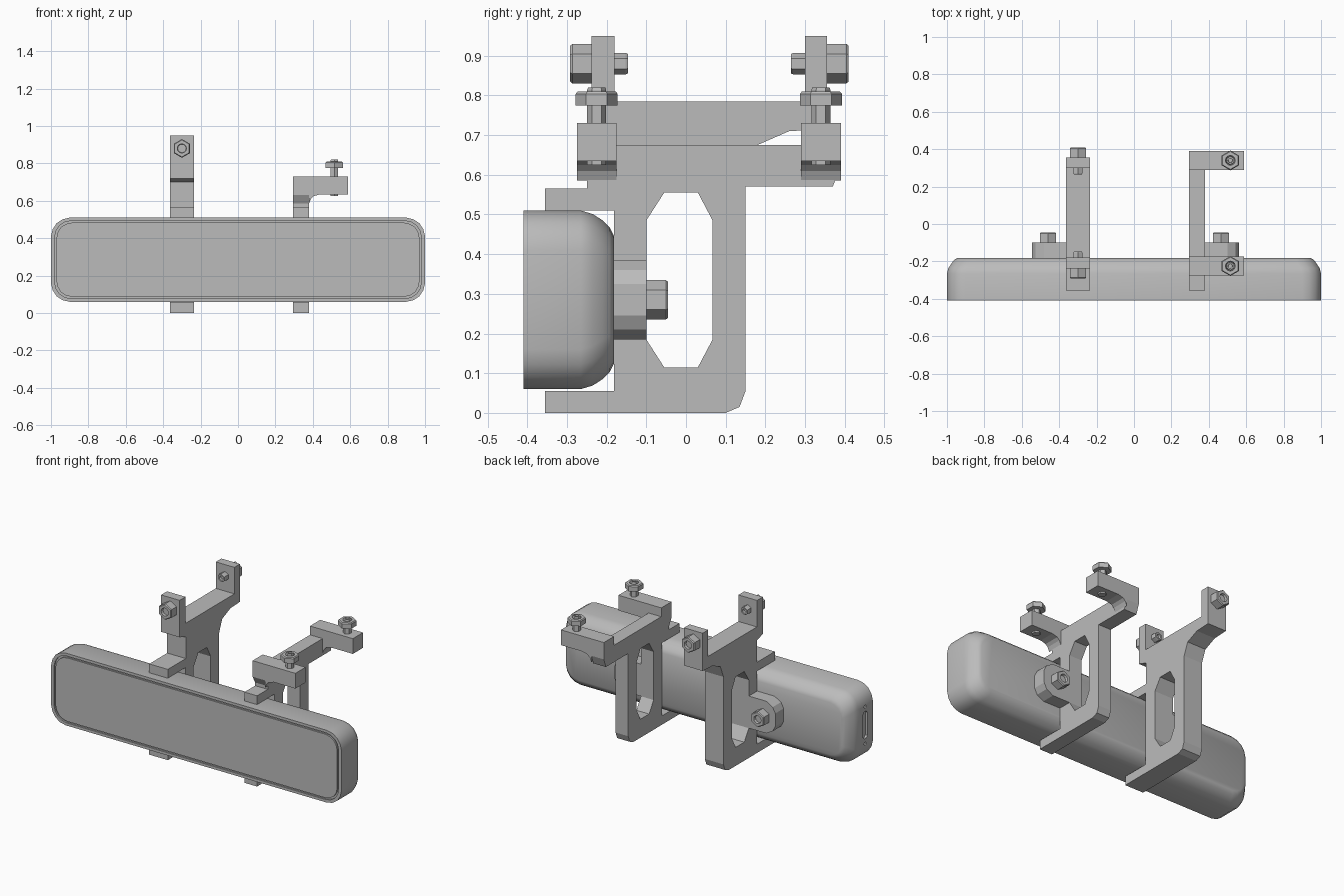
import bpy, bmesh, math
from mathutils import Vector

cube = bpy.data.objects.get("Cube")
if cube:
    bpy.data.objects.remove(cube)

grey = bpy.data.materials.new("plain_grey")
grey.use_nodes = True
GREY = (0.5, 0.5, 0.5, 1)
grey.diffuse_color = GREY
grey.node_tree.nodes["Principled BSDF"].inputs["Base Color"].default_value = GREY


def place(axis, u, v, w):
    """Map profile coordinates (u, v) and depth w to the given axis."""
    return Vector({"x": (w, u, v), "y": (u, w, v), "z": (u, v, w)}[axis])


def finish(name, bm, smooth=False):
    bmesh.ops.recalc_face_normals(bm, faces=bm.faces)
    mesh = bpy.data.meshes.new(name)
    bm.to_mesh(mesh)
    bm.free()
    mesh.materials.append(grey)
    obj = bpy.data.objects.new(name, mesh)
    bpy.context.collection.objects.link(obj)
    bpy.ops.object.select_all(action="DESELECT")
    obj.select_set(True)
    bpy.context.view_layer.objects.active = obj
    if smooth:
        bpy.ops.object.shade_smooth_by_angle(angle=math.radians(35))
    return obj


def plate(name, loops, axis, lo, hi):
    """Extrude an outline, with optional holes, between two depths."""
    bm = bmesh.new()
    for loop in loops:
        vs = [bm.verts.new(place(axis, u, v, lo)) for u, v in loop]
        for a, b in zip(vs, vs[1:] + vs[:1]):
            bm.edges.new((a, b))
    bmesh.ops.triangle_fill(bm, edges=bm.edges[:], use_beauty=True)
    out = bmesh.ops.extrude_face_region(bm, geom=bm.faces[:], use_keep_orig=True)
    moved = [g for g in out["geom"] if isinstance(g, bmesh.types.BMVert)]
    bmesh.ops.translate(bm, verts=moved, vec=place(axis, 0, 0, hi - lo))
    return finish(name, bm)


def loft(name, rings, smooth=False):
    """Skin a stack of equal rings and cap both ends."""
    bm = bmesh.new()
    rows = [[bm.verts.new(p) for p in ring] for ring in rings]
    for r, s in zip(rows, rows[1:]):
        for i in range(len(r)):
            j = (i + 1) % len(r)
            bm.faces.new((r[i], r[j], s[j], s[i]))
    bm.faces.new(rows[0])
    bm.faces.new(rows[-1])
    return finish(name, bm, smooth)


def hex_ring(axis, u, v, w, r, along_u=False, is_round=False):
    pts = []
    for i in range(12):
        a = i * math.pi / 6 + (0 if along_u else math.pi / 2)
        k = r if is_round or i % 2 == 0 else r * math.cos(math.pi / 6)
        pts.append(place(axis, u + k * math.cos(a), v + k * math.sin(a), w))
    return pts


def hex_part(name, axis, u, v, base, tip, r, along_u=False):
    """Hexagonal head with a bevelled rim and a round socket."""
    d = 1 if tip > base else -1
    spec = [(base, r, 0), (tip - d * 0.006, r, 0), (tip, r * 0.9, 0),
            (tip, r * 0.5, 1), (tip - d * 0.015, r * 0.45, 1)]
    return loft(name, [hex_ring(axis, u, v, w, q, along_u, rd) for w, q, rd in spec])


# Housing: rounded rectangles stacked from front to back
MID = 0.285


def rounded(hx, hz, c, y):
    corner = [(hx, hz - c), (hx - 0.09 * c, hz - 0.62 * c), (hx - 0.3 * c, hz - 0.3 * c),
              (hx - 0.62 * c, hz - 0.09 * c), (hx - c, hz)]
    pts = []
    for sx, sz in ((1, 1), (-1, 1), (-1, -1), (1, -1)):
        step = corner if sx * sz > 0 else corner[::-1]
        pts += [Vector((sx * x, y, MID + sz * z)) for x, z in step]
    return pts


housing = loft("mirror_housing", [rounded(*s) for s in (
    (0.97, 0.198, 0.08, -0.41), (0.97, 0.198, 0.08, -0.4),
    (0.98, 0.208, 0.085, -0.4), (0.98, 0.208, 0.085, -0.41),
    (1, 0.225, 0.1, -0.41), (1, 0.225, 0.1, -0.265), (0.992, 0.216, 0.1, -0.235),
    (0.975, 0.2, 0.1, -0.21), (0.962, 0.182, 0.09, -0.192), (0.945, 0.162, 0.08, -0.182))], True)

# Socket slot and two small holes in one end of the housing
for zc, hz, hy in ((MID, 0.085, 0.022), (MID + 0.115, 0.01, 0.01), (MID - 0.115, 0.01, 0.01)):
    c = hy * 0.6
    outline = [(-0.335 + sy * a, zc + sz * b) for sy, sz, flip in
               ((1, 1, 0), (-1, 1, 1), (-1, -1, 0), (1, -1, 1))
               for a, b in ([(hy, hz - c), (hy - c, hz)][::-1 if flip else 1])]
    cutter = plate("slot_cutter", [outline], "x", -1.05, -0.985)
    cut = housing.modifiers.new("slot", "BOOLEAN")
    cut.operation, cut.solver, cut.object = "DIFFERENCE", "EXACT", cutter
    bpy.context.view_layer.objects.active = housing
    bpy.ops.object.modifier_apply(modifier=cut.name)
    bpy.data.objects.remove(cutter)

# Brackets: side plates that share the clamp arms and the window
foot = [(-0.355, 0), (0.1, 0), (0.135, 0.015), (0.15, 0.055)]
jaw = [(-0.355, 0.565), (-0.355, 0.51), (-0.182, 0.51), (-0.182, 0.055), (-0.355, 0.055)]
window = [(-0.1, 0.485), (-0.055, 0.555), (0.03, 0.555), (0.067, 0.485),
          (0.067, 0.185), (0.03, 0.115), (-0.055, 0.115), (-0.1, 0.185)]
upright = [(0.15, 0.6), (0.18, 0.675), (0.26, 0.71), (0.355, 0.715), (0.355, 0.95),
           (0.3, 0.95), (0.3, 0.785), (-0.18, 0.785), (-0.18, 0.95), (-0.238, 0.95),
           (-0.238, 0.72), (-0.178, 0.7), (-0.178, 0.565)]
flat = [(0.15, 0.57), (0.37, 0.57), (0.39, 0.625), (0.39, 0.73), (0.29, 0.73),
        (0.29, 0.675), (-0.175, 0.675), (-0.175, 0.73), (-0.275, 0.73),
        (-0.275, 0.63), (-0.25, 0.585), (-0.25, 0.565)]
plate("right_bracket", [foot + upright + jaw, window], "x", -0.363, -0.235)
plate("left_bracket", [foot + flat + jaw, window], "x", 0.293, 0.38)

# Lugs that bolt the brackets to the back of the housing
lug = [(0, 0.385), (0.12, 0.385), (0.165, 0.36), (0.183, 0.325),
       (0.183, 0.245), (0.165, 0.21), (0.12, 0.185), (0, 0.185)]
for side, start, d, bolt_x in (("right", -0.362, -1, -0.46), ("left", 0.379, 1, 0.465)):
    plate(side + "_lug", [[(start + d * x, z) for x, z in lug]], "y", -0.184, -0.1)
    hex_part(side + "_lug_bolt", "y", bolt_x, MID, -0.1, -0.045, 0.05)

# Bolts through the upright tabs
for end, out, tip, inner, stub in (("front", -0.238, -0.292, -0.18, -0.146),
                                   ("rear", 0.355, 0.41, 0.3, 0.264)):
    hex_part(end + "_tab_bolt", "y", -0.3, 0.88, out, tip, 0.05)
    hex_part(end + "_tab_stub", "y", -0.3, 0.88, inner, stub, 0.027)

# Sideways tabs with gussets and vertical bolts
for end, lo, hi in (("front", -0.275, -0.175), ("rear", 0.29, 0.39)):
    y = (lo + hi) / 2
    plate(end + "_side_tab", [[(0.379, 0.585), (0.39, 0.61), (0.405, 0.625), (0.44, 0.635),
                              (0.588, 0.635), (0.588, 0.73), (0.379, 0.73)]], "y", lo, hi)
    loft(end + "_side_shaft", [hex_ring("z", 0.515, y, z, 0.024) for z in (0.625, 0.78)])
    hex_part(end + "_side_nut", "z", 0.515, y, 0.775, 0.81, 0.053)
    hex_part(end + "_side_tip", "z", 0.515, y, 0.8, 0.82, 0.024)
